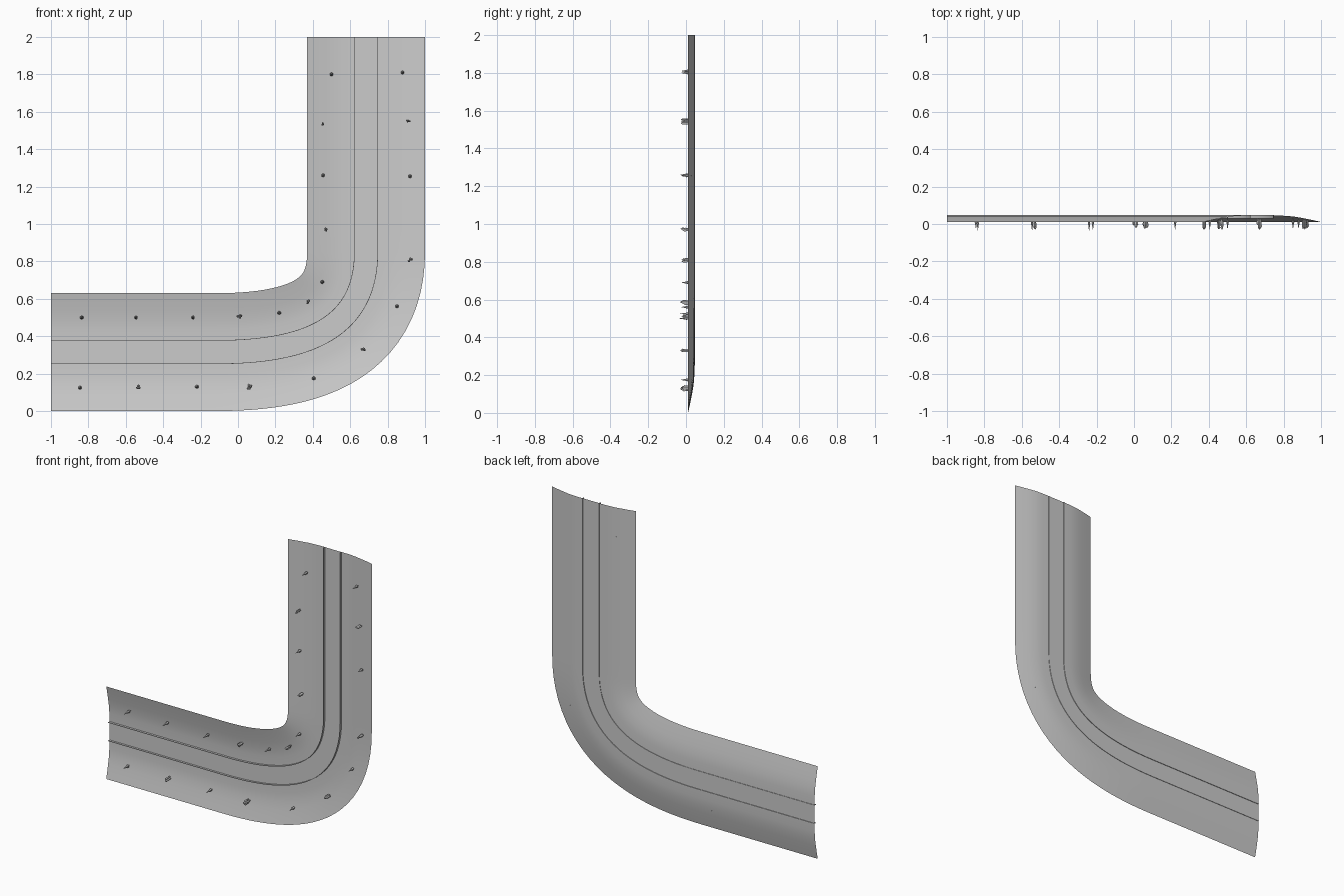
import bpy, bmesh, math, random
from mathutils import Vector, Matrix

if "Cube" in bpy.data.objects:
    bpy.data.objects.remove(bpy.data.objects["Cube"])

random.seed(4)


def finish(bm, name, smooth=True):
    mesh = bpy.data.meshes.new(name)
    bm.to_mesh(mesh)
    bm.free()
    ob = bpy.data.objects.new(name, mesh)
    bpy.context.collection.objects.link(ob)
    if smooth:
        bpy.ops.object.select_all(action='DESELECT')
        ob.select_set(True)
        bpy.context.view_layer.objects.active = ob
        bpy.ops.object.shade_smooth_by_angle(angle=math.radians(35))
    return ob


# Centre line in the XZ plane: straight, bend, straight
P = [Vector(p) for p in ((-0.12, 0.315), (0.33, 0.315), (0.685, 0.42), (0.685, 0.85))]
path = [(Vector((-1 + 0.88 * i / 8, 0.315)), Vector((1, 0))) for i in range(8)]
for i in range(25):
    t = i / 24
    s = 1 - t
    pos = P[0] * s**3 + P[1] * 3 * s * s * t + P[2] * 3 * s * t * t + P[3] * t**3
    tan = (P[1] - P[0]) * s * s + (P[2] - P[1]) * 2 * s * t + (P[3] - P[2]) * t * t
    path.append((pos, tan.normalized()))
path += [(Vector((0.685, 0.85 + 1.15 * i / 10)), Vector((0, 1))) for i in range(1, 11)]


def sweep(name, profile):
    """Sweep (offset to the inside, y) points along the centre line."""
    bm = bmesh.new()
    rows = []
    for pos, tan in path:
        left = Vector((-tan.y, tan.x))
        row = []
        for off, y in profile:
            p = pos + left * off
            row.append(bm.verts.new((p.x, y, p.y)))
        rows.append(row)
    for a, b in zip(rows, rows[1:]):
        for j in range(len(profile) - 1):
            bm.faces.new((a[j], b[j], b[j + 1], a[j + 1]))
    return finish(bm, name)


# Sunken road and the two banks rising toward the front
EDGE = 0.0625
BANK = [(EDGE, 0.045), (0.12, 0.044), (0.17, 0.040), (0.22, 0.031), (0.27, 0.021), (0.315, 0.011)]
sweep("road", [(-EDGE, 0.044), (0, 0.044), (EDGE, 0.044)])
for name, side in (("inner_bank", 1), ("outer_bank", -1)):
    sweep(name, [(o * side, y) for o, y in BANK][::side])
# Thin kerb fins along both road edges
for name, c in (("inner_kerb", EDGE), ("outer_kerb", -EDGE)):
    w = 0.0015
    sweep(name, [(c - w, 0.048), (c - w, 0.030), (c + w, 0.030), (c + w, 0.048), (c - w, 0.048)])


def ground_y(x, z):
    p = Vector((x, z))
    d = min((p - a).length if i in (0,) else
            (p - a - (b - a) * max(0, min(1, (p - a).dot(b - a) / (b - a).length_squared))).length
            for i, (a, b) in enumerate(zip([q[0] for q in path], [q[0] for q in path][1:])))
    for (o0, y0), (o1, y1) in zip(BANK, BANK[1:]):
        if d <= o1:
            return y0 + (y1 - y0) * max(0, d - o0) / (o1 - o0)
    return BANK[-1][1]


OUT = Matrix.Rotation(math.radians(90), 4, 'X')   # local +z points to -y


def tree(name, x, z):
    # Slim conifer: stacked cones pointing out of the bank
    bm = bmesh.new()
    base = ground_y(x, z)
    h = base + random.uniform(0.025, 0.042)
    bmesh.ops.create_cone(bm, segments=5, radius1=0.002, radius2=0.002, depth=h * 0.5,
                          matrix=Matrix.Translation((x, base - h * 0.25, z)) @ OUT)
    for k, r in enumerate((0.010, 0.008, 0.005)):
        bmesh.ops.create_cone(bm, segments=6, radius1=r, radius2=0, depth=h * 0.4,
                              matrix=Matrix.Translation((x, base - h * (0.42 + 0.19 * k), z)) @ OUT)
    finish(bm, name, False)


def shrub(name, x, z, size):
    # Ragged clump of small tufts
    bm = bmesh.new()
    base = ground_y(x, z)
    for k in range(6):
        a = k * 1.05 + random.random()
        r = size * 0.55 * random.random()
        h = base + random.uniform(0.005, 0.03)
        m = Matrix.Translation((x + r * math.cos(a), base - h / 2, z + r * math.sin(a))) @ OUT
        bmesh.ops.create_cone(bm, segments=5, radius1=size * 0.2, radius2=size * 0.35, depth=h * 0.7, matrix=m)
        m = m @ Matrix.Translation((0, 0, h * 0.42))
        bmesh.ops.create_cone(bm, segments=5, radius1=size * 0.35, radius2=0, depth=h * 0.2, matrix=m)
    finish(bm, name, False)


# Plants scattered on the banks
TREES = [(.5, 1.8), (.88, 1.81), (.455, 1.26), (.92, 1.255), (.45, .69), (.22, .525), (-.24, .5),
         (-.545, .5), (-.835, .5), (-.845, .125), (-.22, .13), (.405, .175), (.85, .56)]
SHRUBS = [(.455, 1.535, .014), (.91, 1.55, .016), (.47, .97, .02), (.92, .81, .02), (.375, .585, .02),
          (.01, .51, .022), (-.535, .125, .022), (.06, .13, .022), (.67, .33, .022)]
for i, (x, z) in enumerate(TREES):
    tree(f"tree_{i + 1}", x, z)
for i, (x, z, s) in enumerate(SHRUBS):
    shrub(f"shrub_{i + 1}", x, z, s)
